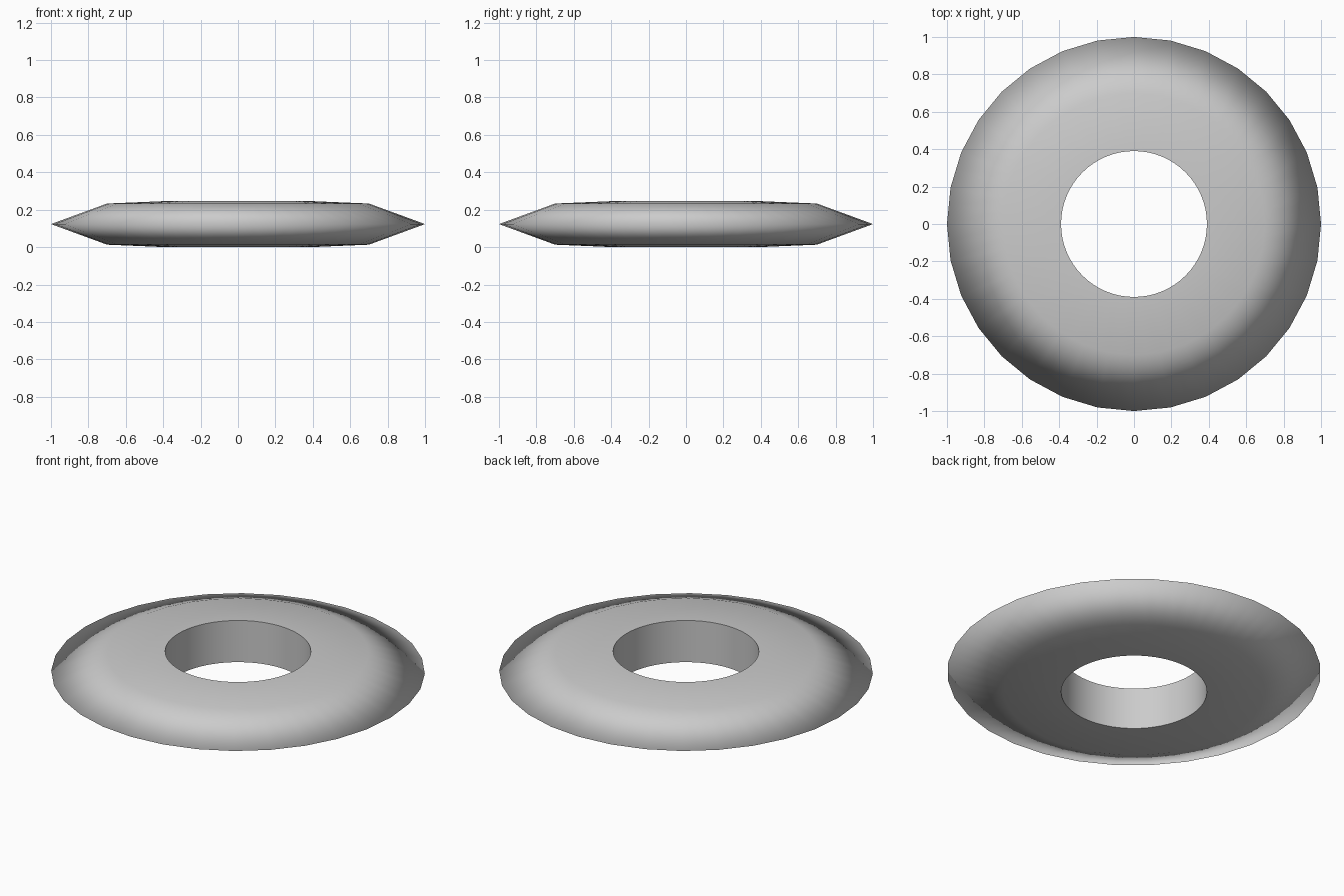
import bpy
import bmesh
from math import cos, sin, pi

if "Cube" in bpy.data.objects:
    bpy.data.objects.remove(bpy.data.objects["Cube"])

SIDES = 32          # visible facets round the outer rim
STEPS = SIDES * 2   # finer division for the round hole
MID = 0.125

# Closed profile: (radius, height, faceted)
profile = [
    (0.39, 0.248, False),   # top of hole
    (0.70, 0.235, True),    # top shoulder
    (1.00, MID, True),      # outer rim
    (0.70, 0.015, True),    # bottom shoulder
    (0.39, 0.002, False),   # bottom of hole
]


def ring(bm, radius, z, faceted):
    verts = []
    for i in range(STEPS):
        a = 2 * pi * i / STEPS
        # odd points of a faceted ring sit on the middle of a straight side
        r = radius * cos(pi / SIDES) if faceted and i % 2 else radius
        verts.append(bm.verts.new((r * cos(a), r * sin(a), z)))
    return verts


# Lathe the profile into a washer-shaped disc
bm = bmesh.new()
rings = [ring(bm, *p) for p in profile]
for k, low in enumerate(rings):
    high = rings[(k + 1) % len(rings)]
    for i in range(STEPS):
        j = (i + 1) % STEPS
        bm.faces.new((low[i], low[j], high[j], high[i])).smooth = True
bmesh.ops.recalc_face_normals(bm, faces=bm.faces)

# Keep the hole edges crisp, everything else smooth
for loop in (rings[0], rings[-1]):
    for i in range(STEPS):
        bm.edges.get((loop[i], loop[(i + 1) % STEPS])).smooth = False

mesh = bpy.data.meshes.new("ring_disc")
bm.to_mesh(mesh)
bm.free()
disc = bpy.data.objects.new("ring_disc", mesh)
bpy.context.collection.objects.link(disc)
disc.location.z = -0.002
